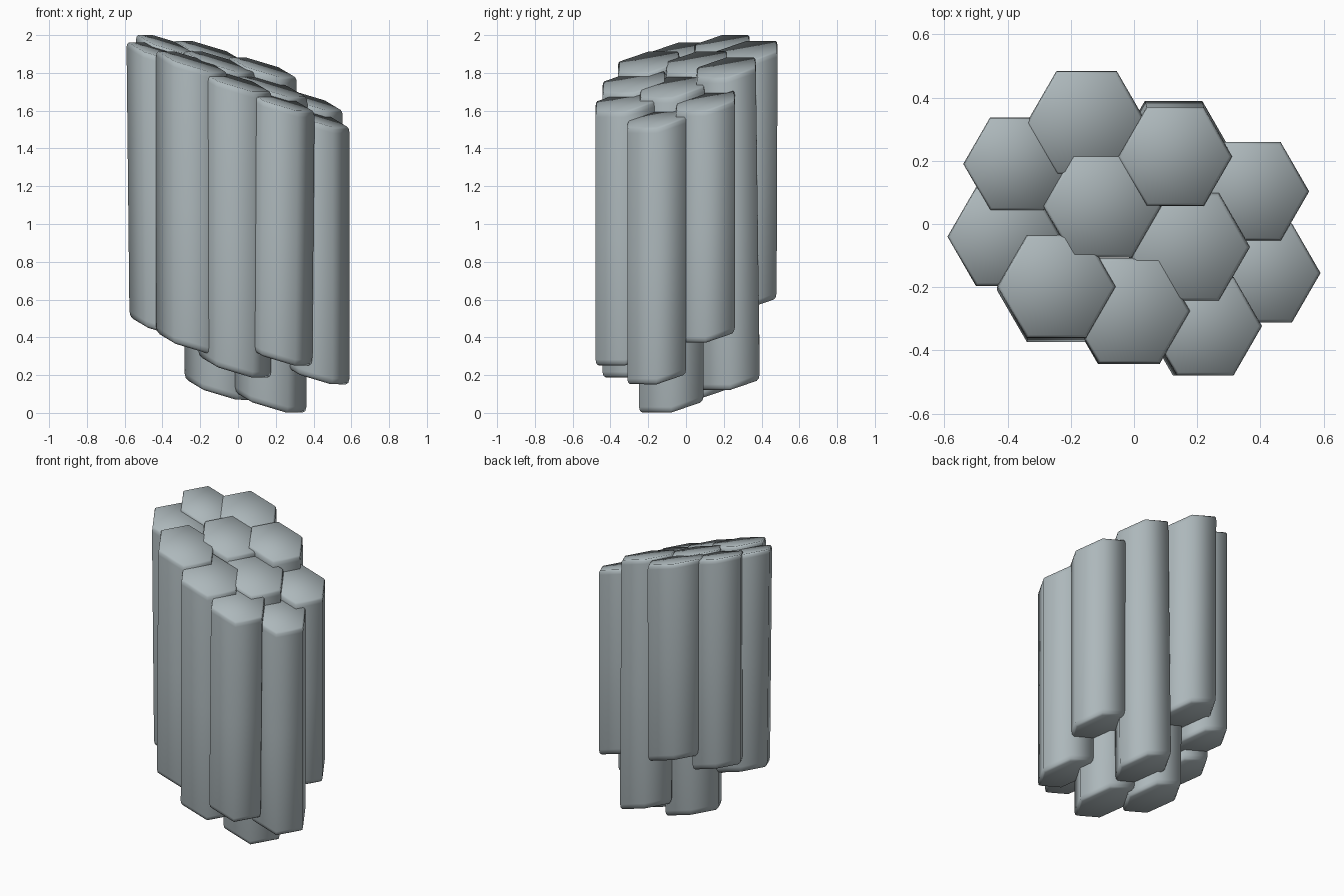
import bpy, bmesh, math

if "Cube" in bpy.data.objects:
    bpy.data.objects.remove(bpy.data.objects["Cube"])

stone = bpy.data.materials.new("blue grey stone")
stone.diffuse_color = (0.42, 0.48, 0.50, 1)
stone.use_nodes = True
stone.node_tree.nodes["Principled BSDF"].inputs["Base Color"].default_value = stone.diffuse_color

SX, SY = -0.30, 0.17   # shared tilt of the end faces


def column(name, x, y, r, top, bottom, dx=0.0, dy=0.0):
    """Hexagonal stone column with slanted, softly bevelled ends.
    dx, dy shift the foot relative to the head."""
    bm = bmesh.new()
    # rings: (height, radius scale, lean factor)
    levels = [(bottom, 0.90, 1), (bottom + 0.012, 0.97, 1), (bottom + 0.035, 1.0, 1),
              ((top + bottom) / 2, 1.0, 0.5),
              (top - 0.03, 1.0, 0), (top - 0.010, 0.985, 0), (top, 0.94, 0)]
    rings = []
    for z, s, lean in levels:
        ring = []
        for i in range(6):
            a = math.pi / 3 * i
            px, py = r * s * math.cos(a), r * s * math.sin(a)
            ring.append(bm.verts.new((x + px + dx * lean, y + py + dy * lean,
                                      z + SX * px + SY * py)))
        rings.append(ring)
    for lo, hi in zip(rings, rings[1:]):
        for i in range(6):
            j = (i + 1) % 6
            bm.faces.new((lo[i], lo[j], hi[j], hi[i]))
    bm.faces.new(rings[-1])
    bm.faces.new(rings[0][::-1])
    for f in bm.faces:
        f.smooth = True
    me = bpy.data.meshes.new(name)
    bm.to_mesh(me)
    bm.free()
    me.materials.append(stone)
    bpy.context.collection.objects.link(bpy.data.objects.new(name, me))


# Cluster of columns, back to front
column("back_column", -0.15, 0.32, 0.19, 1.915, 0.60, 0, -0.005)
column("back_left_column", -0.37, 0.19, 0.17, 1.952, 0.55)
column("left_column", -0.41, -0.04, 0.18, 1.91, 0.45, 0.015, 0)
column("centre_column", -0.10, 0.057, 0.188, 1.86, 0.12, 0.005, 0)
column("back_right_column", 0.13, 0.213, 0.181, 1.83, 0.17, -0.005, 0.02)
column("right_back_column", 0.374, 0.103, 0.18, 1.655, 0.42)
column("inner_right_column", 0.17, -0.073, 0.197, 1.73, 0.055, -0.005, -0.005)
column("right_column", 0.41, -0.155, 0.18, 1.565, 0.20)
column("front_right_column", 0.225, -0.323, 0.18, 1.65, 0.30, -0.012, 0)
column("front_column", -0.015, -0.275, 0.193, 1.755, 0.24, -0.003, 0)
column("front_left_column", -0.245, -0.198, 0.188, 1.86, 0.365, 0, -0.012)
